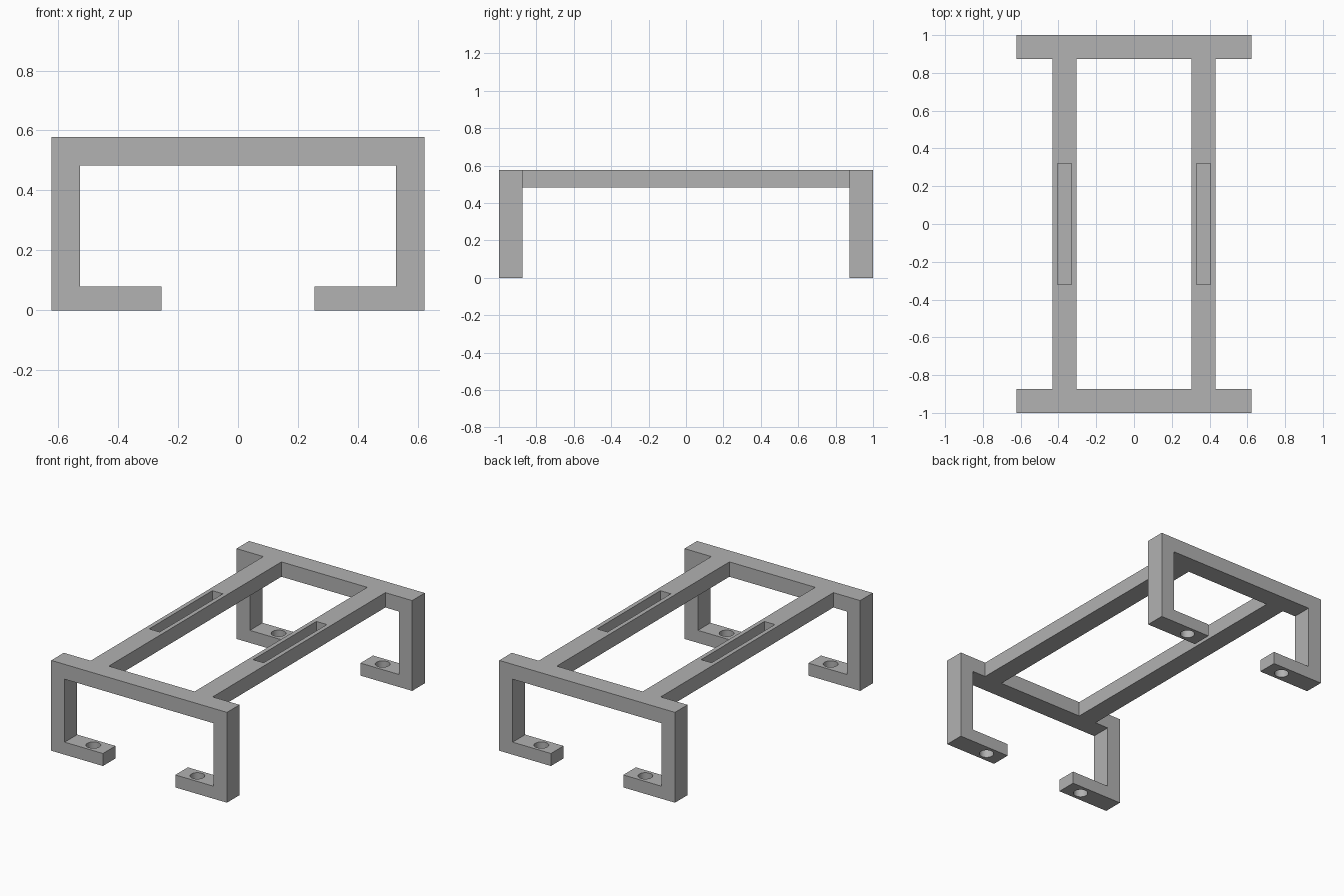
import bpy
import bmesh

cube = bpy.data.objects.get("Cube")
if cube:
    bpy.data.objects.remove(cube, do_unlink=True)

# Main dimensions
WIDTH, LENGTH, HEIGHT = 1.244, 2.0, 0.578
FRAME_DEPTH = 0.127
BAR = 0.095
FOOT_HEIGHT, FOOT_INNER = 0.08, 0.256
AXIS_X = 0.368
FRAME_Y = LENGTH / 2 - FRAME_DEPTH / 2

grey = bpy.data.materials.new("plain grey")
grey.use_nodes = True
colour = (0.445, 0.445, 0.445, 1)
grey.diffuse_color = colour
grey.node_tree.nodes["Principled BSDF"].inputs["Base Color"].default_value = colour


def add_box(name, centre, size):
    bpy.ops.mesh.primitive_cube_add(size=1, location=centre)
    obj = bpy.context.object
    obj.name = name
    obj.scale = size
    bpy.ops.object.transform_apply(location=False, rotation=False, scale=True)
    return obj


def cut(obj, cutter):
    """Subtract the cutter from the object, then discard it."""
    mod = obj.modifiers.new("cut", "BOOLEAN")
    mod.operation = "DIFFERENCE"
    mod.solver = "EXACT"
    mod.object = cutter
    bpy.context.view_layer.objects.active = obj
    bpy.ops.object.modifier_apply(modifier=mod.name)
    bpy.data.objects.remove(cutter, do_unlink=True)


def finish(obj):
    obj.data.materials.clear()
    obj.data.materials.append(grey)
    bpy.ops.object.select_all(action="DESELECT")
    obj.select_set(True)
    bpy.context.view_layer.objects.active = obj
    bpy.ops.object.shade_smooth_by_angle()


def add_end_frame(name, y):
    """Bracket with two legs and inward feet, extruded from one outline."""
    w = WIDTH / 2
    half = [(FOOT_INNER, FOOT_HEIGHT), (FOOT_INNER, 0), (w, 0), (w, HEIGHT)]
    inner = [(w - BAR, HEIGHT - BAR), (w - BAR, FOOT_HEIGHT)]
    outline = half + [(-x, z) for x, z in reversed(half)]
    outline += [(-x, z) for x, z in reversed(inner)] + inner
    bm = bmesh.new()
    face = bm.faces.new([bm.verts.new((x, -FRAME_DEPTH / 2, z)) for x, z in outline])
    result = bmesh.ops.extrude_face_region(bm, geom=[face])
    verts = [v for v in result["geom"] if isinstance(v, bmesh.types.BMVert)]
    bmesh.ops.translate(bm, verts=verts, vec=(0, FRAME_DEPTH, 0))
    bmesh.ops.recalc_face_normals(bm, faces=bm.faces[:])
    mesh = bpy.data.meshes.new(name)
    bm.to_mesh(mesh)
    bm.free()
    obj = bpy.data.objects.new(name, mesh)
    obj.location.y = y
    bpy.context.collection.objects.link(obj)
    # Screw hole through each foot
    for side in (-1, 1):
        bpy.ops.mesh.primitive_cylinder_add(
            vertices=32, radius=0.043, depth=0.2,
            location=(side * AXIS_X, y, FOOT_HEIGHT / 2))
        cut(obj, bpy.context.object)
    finish(obj)


add_end_frame("front_frame", -FRAME_Y)
add_end_frame("back_frame", FRAME_Y)

# Long rails, each with a blind slot in its top
for name, side in (("left_rail", 1), ("right_rail", -1)):
    rail = add_box(name, (side * AXIS_X, 0, HEIGHT - BAR / 2),
                   (0.128, LENGTH - 2 * FRAME_DEPTH, BAR))
    slot = add_box("slot_cutter", (side * AXIS_X, 0, HEIGHT),
                   (0.074, 0.64, 0.14))
    cut(rail, slot)
    finish(rail)
